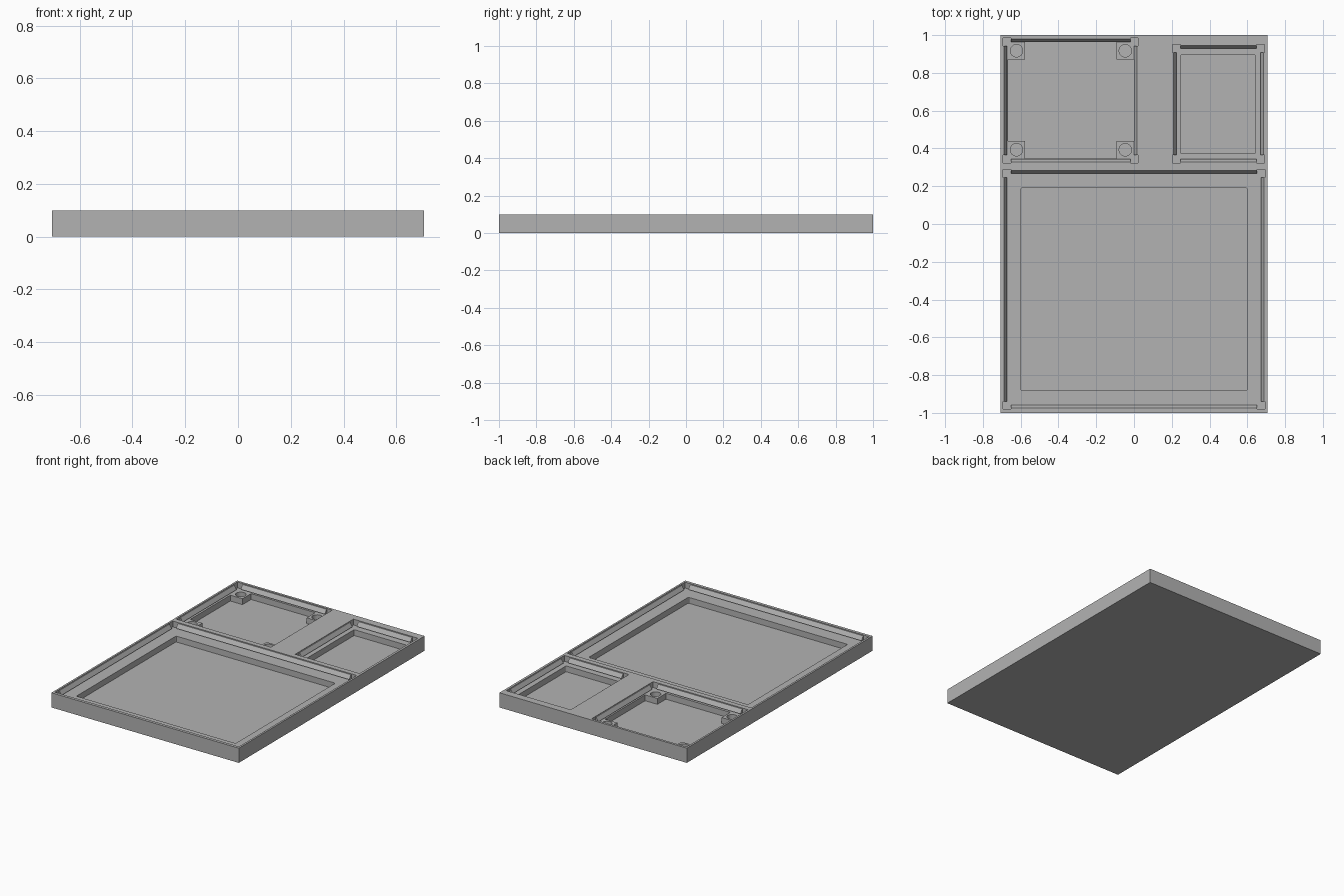
import bpy
import bmesh
from mathutils import Matrix, Vector

old = bpy.data.objects.get("Cube")
if old:
    bpy.data.objects.remove(old, do_unlink=True)

HALF_X, HALF_Y, TOP = 0.706, 1.0, 0.1
LEDGE, FLOOR, ABOVE = 0.06, 0.02, 0.2

grey = bpy.data.materials.new("plain grey")
grey.use_nodes = True
colour = (0.45, 0.45, 0.45, 1)
grey.diffuse_color = colour
grey.node_tree.nodes["Principled BSDF"].inputs["Base Color"].default_value = colour


def make_object(name, bm):
    bmesh.ops.recalc_face_normals(bm, faces=bm.faces[:])
    mesh = bpy.data.meshes.new(name)
    bm.to_mesh(mesh)
    bm.free()
    mesh.materials.append(grey)
    obj = bpy.data.objects.new(name, mesh)
    bpy.context.collection.objects.link(obj)
    return obj


def box(name, x0, x1, y0, y1, z0, z1, corner=0):
    bm = bmesh.new()
    size = Matrix.Diagonal((x1 - x0, y1 - y0, z1 - z0, 1))
    centre = Matrix.Translation(((x0 + x1) / 2, (y0 + y1) / 2, (z0 + z1) / 2))
    bmesh.ops.create_cube(bm, size=1, matrix=centre @ size)
    if corner:
        upright = [e for e in bm.edges
                   if (e.verts[0].co - e.verts[1].co).xy.length < 1e-5]
        bmesh.ops.bevel(bm, geom=upright, offset=corner, segments=3,
                        profile=0.5, affect='EDGES')
    return make_object(name, bm)


def cut(body, cutter):
    mod = body.modifiers.new("cut", 'BOOLEAN')
    mod.operation = 'DIFFERENCE'
    mod.solver = 'EXACT'
    mod.object = cutter
    bpy.context.view_layer.objects.active = body
    bpy.ops.object.modifier_apply(modifier=mod.name)
    bpy.data.objects.remove(cutter, do_unlink=True)


def ridge(name, start, end, inward):
    """Snap ridge along a wall: a wedge profile swept from start to end."""
    profile = [(-0.003, 0.096), (0.005, 0.096), (0.021, 0.071), (0.021, 0.068),
               (-0.003, LEDGE + 0.002)]
    bm = bmesh.new()
    rings = [[bm.verts.new((p[0] + inward[0] * d, p[1] + inward[1] * d, z))
              for d, z in profile] for p in (start, end)]
    n = len(profile)
    for i in range(n):
        j = (i + 1) % n
        bm.faces.new((rings[0][i], rings[0][j], rings[1][j], rings[1][i]))
    for ring in rings:
        bm.faces.new(ring)
    make_object(name, bm)


def add_ridges(name, x0, x1, y0, y1, gap=0.041):
    a, b, c, d = x0 + gap, x1 - gap, y0 + gap, y1 - gap
    ridge(name + "_back_ridge", (a, y1), (b, y1), (0, -1))
    ridge(name + "_front_ridge", (a, y0), (b, y0), (0, 1))
    ridge(name + "_right_ridge", (x0, c), (x0, d), (1, 0))
    ridge(name + "_left_ridge", (x1, c), (x1, d), (-1, 0))


# Solid slab
body = box("tray_body", -HALF_X, HALF_X, -HALF_Y, HALF_Y, 0, TOP)

# Lid recesses with their snap ridges
recesses = {
    "large_bay": (-0.693, 0.693, -0.98, 0.288),
    "post_bay": (-0.693, 0.022, 0.323, 0.984),
    "small_bay": (0.204, 0.69, 0.323, 0.95),
}
for name, rect in recesses.items():
    cut(body, box("cutter", *rect, LEDGE, ABOVE))
    add_ridges(name, *rect)

# Deep pockets of the two plain bays
cut(body, box("cutter", -0.6, 0.6, -0.882, 0.19, FLOOR, ABOVE, 0.008))
cut(body, box("cutter", 0.247, 0.643, 0.372, 0.897, FLOOR, ABOVE, 0.008))

# Cross-shaped pocket, which leaves a square post in each corner
px0, px1, py0, py1, post = -0.668, 0.0, 0.347, 0.963, 0.092
cut(body, box("cutter", px0 + post, px1 - post, py0, py1, FLOOR, ABOVE))
cut(body, box("cutter", px0, px1, py0 + post, py1 - post, FLOOR, ABOVE))

# Round holes in the posts
for x in (px0 + post / 2, px1 - post / 2):
    for y in (py0 + post / 2, py1 - post / 2):
        bm = bmesh.new()
        bmesh.ops.create_cone(bm, cap_ends=True, segments=32, radius1=0.033,
                              radius2=0.033, depth=ABOVE - FLOOR,
                              matrix=Matrix.Translation(
                                  Vector((x, y, (ABOVE + FLOOR) / 2 + 0.005))))
        cut(body, make_object("cutter", bm))

# Smooth the round holes, keep the corners sharp
bpy.ops.object.select_all(action='DESELECT')
body.select_set(True)
bpy.context.view_layer.objects.active = body
bpy.ops.object.shade_smooth_by_angle()
